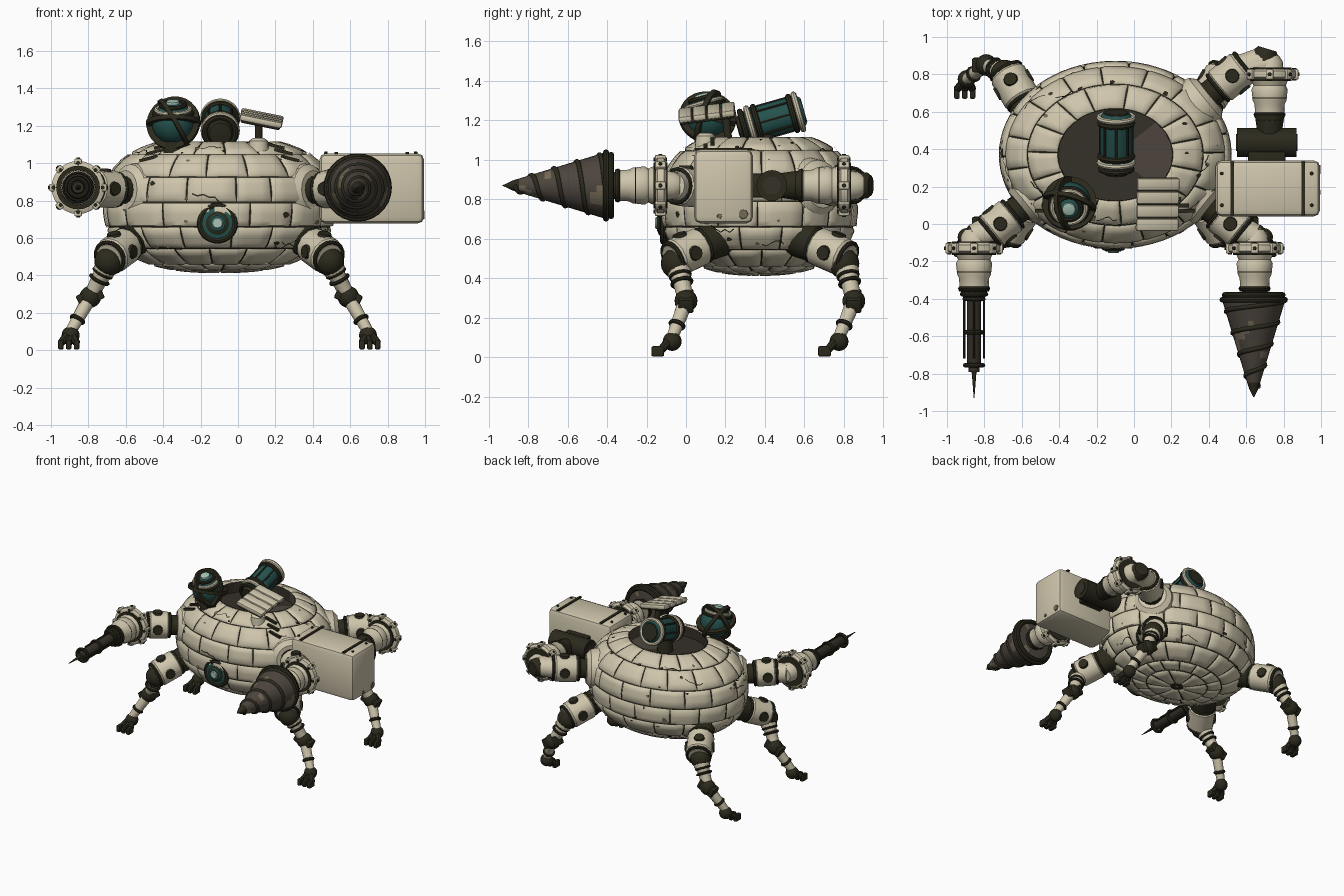
import bpy, bmesh, math, random
from mathutils import Vector, Matrix

random.seed(4)
if "Cube" in bpy.data.objects:
    bpy.data.objects.remove(bpy.data.objects["Cube"])

def material(name, rgb):
    m = bpy.data.materials.new(name)
    m.use_nodes = True
    m.diffuse_color = (*rgb, 1)
    m.node_tree.nodes["Principled BSDF"].inputs["Base Color"].default_value = (*rgb, 1)
    return m

CREAM = material("cream plaster", (0.62, 0.56, 0.41))
DARK = material("charcoal metal", (0.025, 0.023, 0.012))
SOOT = material("soot brown", (0.036, 0.03, 0.021))
BROWN = material("brown steel", (0.075, 0.06, 0.047))
TAN = material("worn tan", (0.17, 0.14, 0.09))
TEAL = material("teal glass", (0.018, 0.085, 0.076))
PALE = material("pale lens", (0.38, 0.55, 0.47))

def build(name, verts, faces, mat, angle=35):
    me = bpy.data.meshes.new(name)
    me.from_pydata([tuple(v) for v in verts], [], faces)
    bm = bmesh.new()
    bm.from_mesh(me)
    bmesh.ops.recalc_face_normals(bm, faces=bm.faces)
    bm.to_mesh(me)
    bm.free()
    me.materials.append(mat)
    me.polygons.foreach_set("use_smooth", [True] * len(me.polygons))
    me.set_sharp_from_angle(angle=math.radians(angle))
    ob = bpy.data.objects.new(name, me)
    bpy.context.collection.objects.link(ob)
    return ob

def lathe(name, start, axis, profile, mat, sides=20, closed=False):
    """Turn (distance, radius) pairs around an axis."""
    start, q = Vector(start), Vector(axis).to_track_quat("Z", "Y")
    verts = [start + q @ Vector((r * math.cos(a), r * math.sin(a), d)) for d, r in profile
             for a in (2 * math.pi * k / sides for k in range(sides))]
    n = len(profile)
    faces = [(i * sides + k, i * sides + (k + 1) % sides, (i + 1) % n * sides + (k + 1) % sides,
              (i + 1) % n * sides + k) for i in range(n if closed else n - 1) for k in range(sides)]
    if not closed:
        faces += [tuple(range(sides)), tuple(range((n - 1) * sides, n * sides))]
    return build(name, verts, faces, mat)

def rod(name, p, q, r1, r2, mat, sides=14):
    d = Vector(q) - Vector(p)
    return lathe(name, p, d, [(0, r1), (d.length, r2)], mat, sides)

def ring(name, c, axis, radius, thick, mat, sides=28):
    prof = [(thick * math.sin(k * math.pi / 4), radius + thick * math.cos(k * math.pi / 4)) for k in range(8)]
    return lathe(name, c, axis, prof, mat, sides, True)

def ball(name, c, r, mat):
    prof = [(-r * math.cos(k * math.pi / 10), max(r * math.sin(k * math.pi / 10), 0.002)) for k in range(11)]
    return lathe(name, c, (0, 0, 1), prof, mat)

def box(name, c, size, mat, rot=Matrix(), bevel=0.01):
    bm = bmesh.new()
    bmesh.ops.create_cube(bm, size=1, matrix=Matrix.Diagonal((*size, 1)))
    if bevel:
        bmesh.ops.bevel(bm, geom=bm.edges[:], offset=bevel, segments=2, profile=0.5, affect="EDGES")
    bm.transform(Matrix.Translation(c) @ rot.to_4x4())
    verts, faces = [v.co.copy() for v in bm.verts], [[v.index for v in f.verts] for f in bm.faces]
    bm.free()
    return build(name, verts, faces, mat)

# Domed brick body
CX, CY, CZ, RZ, U_TOP = -0.1, 0.37, 0.78, 0.355, 1.137
def shell(a, u, lift=0.0):
    s = max(math.cos(u), 0) ** 0.8
    z = math.copysign(abs(math.sin(u)) ** 0.8, math.sin(u))
    p = Vector((0.61 * s * math.cos(a), 0.49 * s * math.sin(a), RZ * z))
    n = Vector((p.x / 0.37, p.y / 0.24, p.z / 0.126)).normalized()
    return Vector((CX, CY, CZ)) + p + n * lift

def at_height(z):
    t = (z - CZ) / RZ
    return math.copysign(math.asin(abs(t) ** 1.25), t)

S, levels = 48, [-1.56 + (U_TOP + 1.56) * i / 24 for i in range(25)]
build("body_mortar", [shell(2 * math.pi * k / S, u) for u in levels for k in range(S)],
      [(i * S + k, i * S + (k + 1) % S, (i + 1) * S + (k + 1) % S, (i + 1) * S + k)
       for i in range(24) for k in range(S)], DARK)
rows = [-1.53, -1.25] + [at_height(z) for z in (0.465, 0.545, 0.66, 0.79, 0.925, 1.045)] + [U_TOP]
verts, faces = [], []
for r, (u0, u1) in enumerate(zip(rows, rows[1:])):
    count = 8 if r == 0 else 15
    joints = [2 * math.pi * (b + 0.5 * (r % 2) + random.uniform(-0.12, 0.12)) / count for b in range(count)]
    for a0, a1 in zip(joints, joints[1:] + [joints[0] + 2 * math.pi]):
        width = (shell(a0, (u0 + u1) / 2) - shell(a1, (u0 + u1) / 2)).length
        height = (shell(a0, u0) - shell(a0, u1)).length
        ga, gu, base = 0.0035 / width, 0.003 / height, len(verts)
        ba, bu = ga + 0.012 / width, gu + 0.012 / height
        fa = [ga, ba, 0.3, 0.5, 0.7, 1 - ba, 1 - ga]
        fu = [gu, bu, 0.35, 0.65, 1 - bu, 1 - gu]
        for j, v in enumerate(fu):
            for i, w in enumerate(fa):
                edge = i in (0, 6) or j in (0, 5)
                verts.append(shell(a0 + (a1 - a0) * w, u0 + (u1 - u0) * v, 0.001 if edge else 0.013))
        faces += [(base + j * 7 + i, base + j * 7 + i + 1, base + j * 7 + i + 8, base + j * 7 + i + 7)
                  for j in range(5) for i in range(6)]
build("body_bricks", verts, faces, CREAM, 60)

# Worn chips and cracks on the bricks
verts, faces, cv, cf = [], [], [], []
for n in range(60):
    a, u, size = random.uniform(0, 6.28), random.uniform(-0.7, 1.0), random.uniform(0.006, 0.02)
    base = len(verts)
    for k in range(7):
        t, s = k * 0.9, size * random.uniform(0.6, 1.3)
        verts.append(shell(a + 2 * s * math.cos(t), u + 2 * s * math.sin(t), 0.016))
    faces.append(tuple(range(base, base + 7)))
    if n % 3 == 0:
        for k in range(6):
            a += 0.05
            u += random.uniform(-0.06, 0.06)
            cv += [shell(a, u, 0.017), shell(a, u + 0.016, 0.017)]
            if k:
                m = len(cv)
                cf.append((m - 4, m - 2, m - 1, m - 3))
chips = build("body_chips", verts, faces, TAN)
chips.data.materials.append(DARK)
for p in chips.data.polygons:
    p.material_index = p.index % 2
build("body_cracks", cv, cf, DARK)

# Sunken opening in the roof, with a worn side
rim = [shell(2 * math.pi * k / 24, U_TOP, 0.004) for k in range(24)]
floor = [Vector((p.x, p.y, 1.03)) for p in rim]
well = build("hatch_well", rim + floor + [Vector((CX, CY, 1.03))],
             [(k, (k + 1) % 24, 24 + (k + 1) % 24, 24 + k) for k in range(24)]
             + [(24 + k, 24 + (k + 1) % 24, 48) for k in range(24)], SOOT)
well.data.materials.append(BROWN)
for p in well.data.polygons:
    p.material_index = int(p.center.x > CX + 0.14)
for s in (-1, 1):
    for z in (1.01, 1.045, 1.075):
        p = shell(-math.pi / 2 + s * 0.8, at_height(z), 0.02)
        box("roof_vent", p, (0.1, 0.02, 0.016), DARK, Matrix.Rotation(s * 0.25, 3, "Y"), 0)

# Front eye
for d, r, m in ((0.0, 0.108, DARK), (0.025, 0.088, TEAL), (0.035, 0.062, DARK), (0.04, 0.048, TEAL), (0.05, 0.03, PALE)):
    lathe("front_eye", (-0.11, -0.06, 0.68), (0, -1, 0), [(0, r), (0.04 + d, r), (0.046 + d, r * 0.85)], m, 24)
ring("front_eye_rim", (-0.11, -0.115, 0.68), (0, 1, 0), 0.093, 0.017, DARK)

# Caged roof eye
C, ax = Vector((-0.345, 0.11, 1.215)), Vector((-0.03, -0.27, 0.95)).normalized()
ball("roof_eye", C, 0.116, TEAL)
for d, r, m in ((0.055, 0.102, DARK), (0.075, 0.09, CREAM), (0.1, 0.064, DARK)):
    ring("roof_eye_band", C + ax * d, ax, r, 0.012, m)
lathe("roof_eye_lens", C + ax * 0.09, ax, [(0, 0.04), (0.032, 0.034), (0.036, 0.02)], PALE)
for nrm in ((0.85, 0.1, 0.5), (0.25, 0.9, -0.3), (0, 0.25, 1)):
    lathe("roof_eye_cage", C, nrm, [(-0.012, 0.114), (0.012, 0.114), (0.012, 0.146), (-0.012, 0.146)], DARK, 28, True)
rod("roof_eye_stalk", C - Vector((0, 0, 0.16)), C, 0.06, 0.05, DARK)

# Roof canister
P, ax = Vector((-0.095, 0.295, 1.165)), Vector((0, 0.95, 0.27)).normalized()
lathe("canister_glass", P, ax, [(0, 0.075), (0.04, 0.085), (0.29, 0.085), (0.31, 0.07)], TEAL, 24)
for d, r, m in ((0.0, 0.083, DARK), (0.035, 0.09, CREAM), (0.07, 0.088, DARK), (0.255, 0.088, DARK), (0.285, 0.092, CREAM)):
    ring("canister_band", P + ax * d, ax, r, 0.015, m)
for k in range(8):
    a = k * math.pi / 4
    off = ax.to_track_quat("Z", "Y") @ Vector((0.085 * math.cos(a), 0.085 * math.sin(a), 0))
    rod("canister_rib", P + off + ax * 0.05, P + off + ax * 0.28, 0.007, 0.007, DARK, 6)
lathe("canister_lens", P, -ax, [(0, 0.07), (0.03, 0.06), (0.035, 0.03)], DARK)
lathe("canister_cap", P + ax * 0.3, ax, [(0, 0.07), (0.015, 0.062)], DARK)
rod("canister_post", (-0.095, 0.4, 1.03), (-0.095, 0.4, 1.15), 0.06, 0.05, DARK)

# Slatted hatch lid
tilt = Matrix.Rotation(0.2, 3, "Y") @ Matrix.Rotation(0.13, 3, "X")
L = Vector((0.125, 0.105, 1.235))
box("lid_back", L - tilt @ Vector((0, 0, 0.01)), (0.215, 0.28, 0.025), DARK, tilt)
for k in range(4):
    box("lid_slat", L + tilt @ Vector((0, -0.109 + 0.073 * k, 0.006)), (0.23, 0.067, 0.032), CREAM, tilt)
rod("lid_post", (0.11, 0.22, 1.06), (0.11, 0.2, 1.23), 0.02, 0.02, DARK)
lathe("lid_hinge", (0.11, 0.1, 1.06), (0, 0, 1), [(0, 0.055), (0.06, 0.05), (0.075, 0.03)], CREAM)

def joint(name, p, q, r):
    """Rounded cream limb block with dark collars and small side caps."""
    p, q = Vector(p), Vector(q)
    d = q - p
    n = d.length
    lathe(name, p, d, [(0, r * 0.75), (n * 0.12, r), (n * 0.85, r), (n, r * 0.75)], CREAM, 12)
    for t in (0.03, 0.95):
        ring(name + "_collar", p + d * t, d, r * 0.85, 0.012, DARK, 16)
    side = d.cross(Vector((0, 0, 1))).normalized()
    up = side.cross(d).normalized()
    for v in (side, -side, up):
        lathe(name + "_cap", p + d * 0.55 + v * r * 0.85, v, [(0, r * 0.4), (r * 0.22, r * 0.35)], DARK, 12)

# Legs, mirrored about the body centre
for s in (-1, 1):
    for end, hip, knee, ankle, heel in (("front", 0.2, -0.05, 0.0, -0.07), ("rear", 0.53, 0.8, 0.85, 0.775)):
        pt = lambda dx, y, z: Vector((CX + s * dx, y, z))
        H, K, A, F = pt(0.42, hip, 0.62), pt(0.575, knee, 0.505), pt(0.69, ankle, 0.285), pt(0.795, heel, 0.1)
        d = (K - H).normalized()
        lathe(end + "_hip_socket", H - d * 0.08, d, [(0, 0.14), (0.08, 0.13), (0.1, 0.11)], CREAM, 20)
        rod(end + "_hip", H, K, 0.1, 0.075, DARK)
        joint(end + "_thigh", H + d * 0.145, K + d * 0.03, 0.1)
        ball(end + "_knee", K + Vector((s * 0.015, 0, -0.03)), 0.078, DARK)
        lathe(end + "_shin", K, A - K, [(0, 0.06), (0.09, 0.06), (0.13, 0.045), (0.24, 0.04)], CREAM, 14)
        for t in (0.42, 0.58):
            ring(end + "_shin_band", K.lerp(A, t), A - K, 0.05, 0.01, DARK, 16)
        ball(end + "_ankle", A, 0.058, DARK)
        box(end + "_ankle_block", A, (0.14, 0.078, 0.075), DARK, Matrix.Rotation(s * 0.45, 3, "Y"))
        rod(end + "_foot_link", A, F, 0.04, 0.03, CREAM)
        ring(end + "_foot_band", A.lerp(F, 0.65), F - A, 0.033, 0.012, DARK, 14)
        ball(end + "_foot", F - Vector((0, 0, 0.02)), 0.048, DARK)
        for k in (-1, 0, 1):
            toe = F + Vector((k * 0.042 + s * 0.01, -0.055, -0.062))
            rod(end + "_toe", F, toe, 0.026, 0.02, DARK, 8)
            box(end + "_claw", toe + Vector((0, -0.018, -0.008)), (0.03, 0.065, 0.052), DARK, bevel=0.008)

def wrist(c):
    """Lugged flange, dark on both faces, and a tapered cup pointing forward."""
    c, f = Vector(c), Vector((0, -1, 0))
    lathe("arm_elbow", c - f * 0.1, f, [(0, 0.05), (0.03, 0.07), (0.08, 0.075)], CREAM)
    lathe("arm_flange", c - f * 0.03, f, [(0, 0.125), (0.012, 0.142), (0.045, 0.142), (0.055, 0.125)], CREAM, 24)
    for d in (-0.036, 0.02):
        lathe("arm_flange_face", c + f * d, f, [(0, 0.117), (0.015, 0.117)], DARK, 24)
    for k in range(8):
        a = k * math.pi / 4
        v = Vector((math.cos(a), 0, math.sin(a)))
        box("arm_lug", c + v * 0.14, (0.028, 0.055, 0.04), CREAM, Matrix.Rotation(-a, 3, "Y"), 0.006)
        rod("arm_bolt", c + v * 0.132 - f * 0.034, c + v * 0.132 + f * 0.034, 0.011, 0.011, DARK, 8)
        rod("arm_stud", c + v * 0.15, c + v * 0.16, 0.011, 0.009, DARK, 8)
    lathe("arm_cup", c + f * 0.03, f, [(0, 0.1), (0.03, 0.086), (0.05, 0.097), (0.11, 0.09), (0.13, 0.08), (0.19, 0.078)], CREAM, 16)
    lathe("arm_cup_face", c + f * 0.21, f, [(0, 0.082), (0.02, 0.08)], DARK, 16)
    for d, r in ((0.125, 0.08), (0.215, 0.073), (0.245, 0.063)):
        ring("arm_cup_band", c + f * d, f, r, 0.013, DARK, 16)
    ball("arm_wrist", c + f * 0.225, 0.07, DARK)

def arm(name, s, shoulder, elbow, hand):
    A, B, W = (Vector((CX + s * v[0], v[1], v[2])) for v in (shoulder, elbow, hand))
    d = (B - A).normalized()
    lathe(name + "_socket", A - d * 0.1, d, [(0, 0.16), (0.09, 0.14), (0.12, 0.105)], CREAM, 20)
    rod(name + "_shoulder", A, B, 0.075, 0.07, DARK)
    joint(name + "_upper", A + d * 0.07, B + d * 0.05, 0.1)
    rod(name + "_link", B, W + Vector((0, 0.06, 0)), 0.08, 0.07, CREAM)
    wrist(W)
    return W

W = arm("drill_arm", 1, (0.49, 0.1, 0.855), (0.64, -0.02, 0.865), (0.745, -0.13, 0.87))
N = arm("needle_arm", -1, (0.49, 0.1, 0.855), (0.64, -0.02, 0.865), (0.755, -0.13, 0.87))
M = arm("hammer_arm", 1, (0.49, 0.68, 0.86), (0.66, 0.82, 0.87), (0.825, 0.8, 0.87))
rod("hammer_elbow_link", (0.56, 0.82, 0.87), (0.67, 0.87, 0.87), 0.08, 0.07, CREAM)
ball("hammer_elbow", (0.68, 0.865, 0.87), 0.07, CREAM)
lathe("hammer_elbow_cap", (0.69, 0.86, 0.87), (0.3, 1, 0), [(0, 0.07), (0.06, 0.066), (0.08, 0.05)], DARK)

# Drill, worn in blotches, with a spiral ridge
f = Vector((0, -1, 0))
D = Vector((W.x - 0.005, -0.38, 0.87))
taper = [(0.04 + 0.46 * k / 14, 0.165 - 0.01 * k) for k in range(15)]
cone = lathe("drill_cone", D, f, [(0, 0.1), (0.01, 0.17)] + taper + [(0.545, 0.003)], BROWN, 28)
cone.data.materials.append(TAN)
cone.data.materials.append(DARK)
for p in cone.data.polygons:
    c = p.center - D
    a = math.atan2(c.z, c.x)
    blotch = math.sin(2 * a + 0.9 * math.sin(c.y * 30)) * math.sin(c.y * 17 + a)
    p.material_index = 2 if c.y < -0.46 else int(blotch > 0.72)
for d, r in ((0.0, 0.155), (0.025, 0.167)):
    ring("drill_collar", D + f * d, f, r, 0.016, DARK)
cu = bpy.data.curves.new("drill_spiral", "CURVE")
cu.dimensions, cu.bevel_depth, cu.bevel_resolution = "3D", 0.013, 2
sp = cu.splines.new("POLY")
sp.points.add(119)
for i, p in enumerate(sp.points):
    t = i / 119
    r, a = 0.165 - 0.14 * t, t * 8 * math.pi
    p.co = (D.x + r * math.cos(a), D.y - 0.03 - 0.46 * t, D.z + r * math.sin(a), 1)
cu.materials.append(DARK)
bpy.context.collection.objects.link(bpy.data.objects.new("drill_spiral", cu))

# Needle injector
lathe("needle_barrel", (N.x, -0.36, 0.87), f, [(0, 0.05), (0.05, 0.038), (0.38, 0.038), (0.4, 0.03), (0.43, 0.03)], SOOT)
for y, r in ((-0.4, 0.05), (-0.58, 0.045), (-0.755, 0.048)):
    ring("needle_band", (N.x, y, 0.87), f, r, 0.012, DARK, 18)
for dx, dz in ((1, 0), (-1, 0), (0, 1), (0, -1)):
    off = Vector((N.x + dx * 0.053, 0, 0.87 + dz * 0.053))
    rod("needle_rail", off + f * 0.38, off + f * 0.72, 0.006, 0.006, DARK, 6)
lathe("needle_tip", (N.x, -0.76, 0.87), f, [(0, 0.025), (0.04, 0.012), (0.17, 0.002)], DARK, 10)

# Hammer head
rod("hammer_neck", (M.x, 0.59, 0.87), (M.x, 0.45, 0.87), 0.08, 0.06, DARK)
rod("hammer_axle", (0.55, 0.435, 0.87), (0.87, 0.435, 0.87), 0.078, 0.078, DARK, 20)
rod("hammer_axle_core", (0.545, 0.435, 0.87), (0.875, 0.435, 0.87), 0.045, 0.045, SOOT, 20)
box("hammer_mount", (0.71, 0.36, 0.87), (0.2, 0.1, 0.12), DARK)
box("hammer_head", (0.715, 0.19, 0.865), (0.56, 0.3, 0.375), CREAM, bevel=0.035)
for x in (0.525, 0.905):
    box("hammer_strap", (x, 0.19, 1.055), (0.02, 0.29, 0.0095), DARK, bevel=0)
for x, y in ((0.47, 0.1), (0.47, 0.27), (0.95, 0.1), (0.95, 0.27)):
    lathe("hammer_bolt", (x, y, 1.05), (0, 0, 1), [(0, 0.01), (0.012, 0.008)], DARK, 8)
for y, z, r in ((0.29, 0.725, 0.026), (0.17, 0.715, 0.014)):
    lathe("hammer_chip", (0.99, y, z), (1, 0, 0), [(0, r), (0.008, r * 0.9)], TAN, 7)
